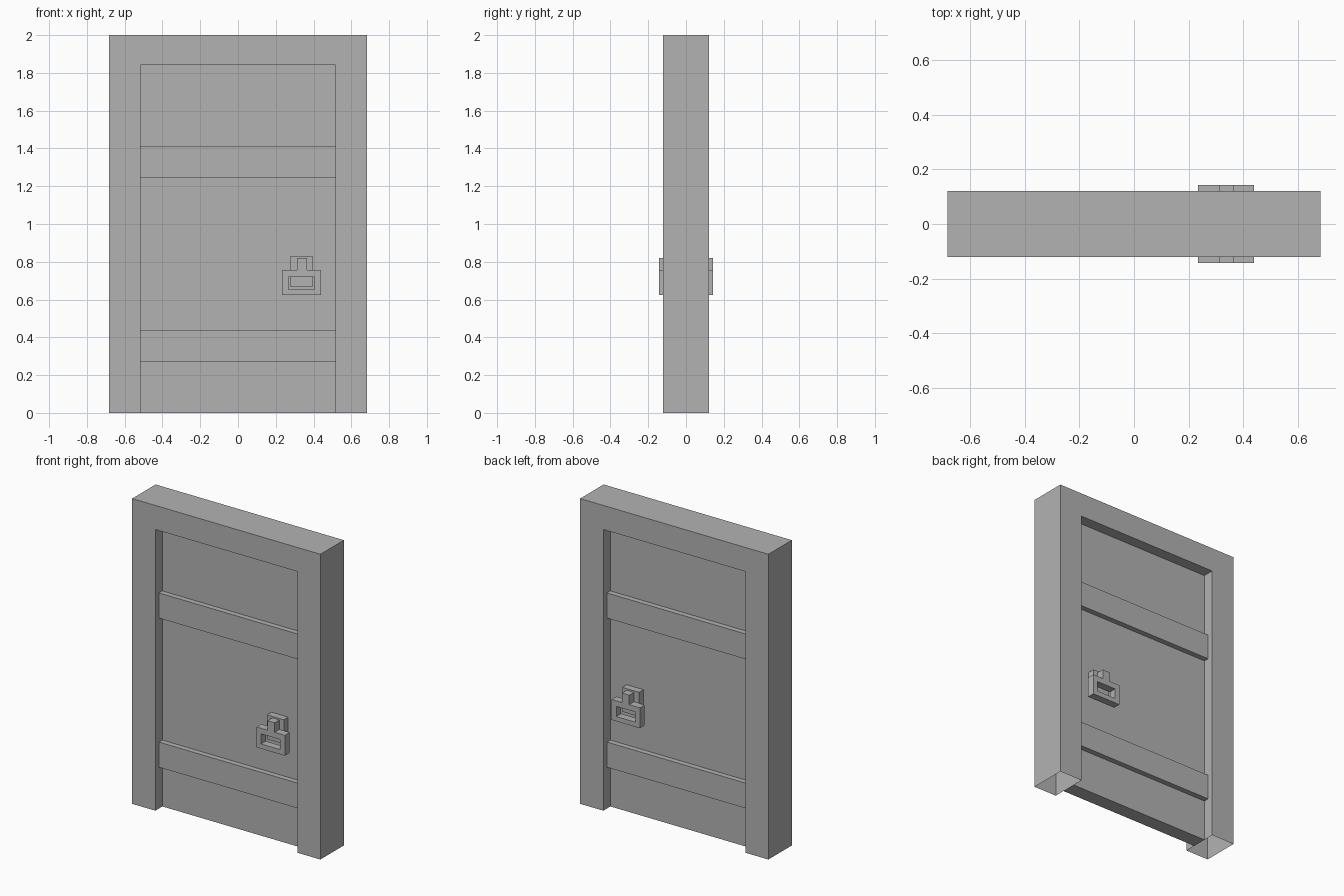
import bpy
import bmesh

cube = bpy.data.objects.get("Cube")
if cube:
    bpy.data.objects.remove(cube, do_unlink=True)

grey = bpy.data.materials.new("plain_grey")
grey.use_nodes = True
colour = (0.45, 0.45, 0.45, 1)
grey.diffuse_color = colour
grey.node_tree.nodes["Principled BSDF"].inputs["Base Color"].default_value = colour


def add_object(name, bm):
    bmesh.ops.recalc_face_normals(bm, faces=bm.faces)
    mesh = bpy.data.meshes.new(name)
    bm.to_mesh(mesh)
    bm.free()
    mesh.materials.append(grey)
    obj = bpy.data.objects.new(name, mesh)
    bpy.context.collection.objects.link(obj)
    return obj


def box(name, x, y, z):
    """Box from (low, high) ranges on each axis."""
    bm = bmesh.new()
    bmesh.ops.create_cube(bm, size=1)
    for v in bm.verts:
        for axis, (low, high) in enumerate((x, y, z)):
            v.co[axis] = high if v.co[axis] > 0 else low
    return add_object(name, bm)


HALF_WIDTH, HALF_DEPTH, HEIGHT = 0.682, 0.121, 2.0
OPENING, OPENING_TOP = 0.515, 1.842
DOOR_Y, SLAT_Y = 0.048, 0.083

# Door frame: an arch profile pulled through the depth, legs open underneath
bm = bmesh.new()
profile = [(-HALF_WIDTH, 0), (-HALF_WIDTH, HEIGHT), (HALF_WIDTH, HEIGHT),
           (HALF_WIDTH, 0), (OPENING, 0), (OPENING, OPENING_TOP),
           (-OPENING, OPENING_TOP), (-OPENING, 0)]
face = bm.faces.new([bm.verts.new((x, -HALF_DEPTH, z)) for x, z in profile])
result = bmesh.ops.extrude_face_region(bm, geom=[face], use_keep_orig=True)
for v in result["geom"]:
    if isinstance(v, bmesh.types.BMVert):
        v.co.y = HALF_DEPTH
bm.normal_update()
bmesh.ops.recalc_face_normals(bm, faces=bm.faces)
soles = [f for f in bm.faces if all(v.co.z < 0.001 for v in f.verts)]
bmesh.ops.delete(bm, geom=soles, context="FACES_ONLY")
add_object("door_frame", bm)

# Door panel and its two cross slats, which stand out on both sides
across = (-OPENING, OPENING)
box("door_panel", across, (-DOOR_Y, DOOR_Y), (0, OPENING_TOP))
for name, z in (("upper_slat", (1.247, 1.412)), ("lower_slat", (0.27, 0.435))):
    box(name, across, (-SLAT_Y, SLAT_Y), z)

# Lock on each side: back plate, slotted body built from four bars, raised tab
LOCK_Y, PLATE_Y = 0.142, 0.093
for side, sign in (("front", -1), ("back", 1)):
    plate_y = sorted((sign * DOOR_Y, sign * PLATE_Y))
    body_y = sorted((sign * PLATE_Y, sign * LOCK_Y))
    box(side + "_lock_plate", (0.275, 0.397), plate_y, (0.67, 0.829))
    box(side + "_lock_tab", (0.312, 0.365), body_y, (0.757, 0.819))

    bm = bmesh.new()
    xs, zs = (0.234, 0.267, 0.405, 0.439), (0.623, 0.654, 0.72, 0.757)
    grid = [[bm.verts.new((x, body_y[0], z)) for x in xs] for z in zs]
    for i in range(3):
        for j in range(3):
            if (i, j) != (1, 1):
                bm.faces.new((grid[i][j], grid[i][j + 1],
                              grid[i + 1][j + 1], grid[i + 1][j]))
    result = bmesh.ops.extrude_face_region(bm, geom=bm.faces[:], use_keep_orig=True)
    for v in result["geom"]:
        if isinstance(v, bmesh.types.BMVert):
            v.co.y = body_y[1]
    add_object(side + "_lock_body", bm)
